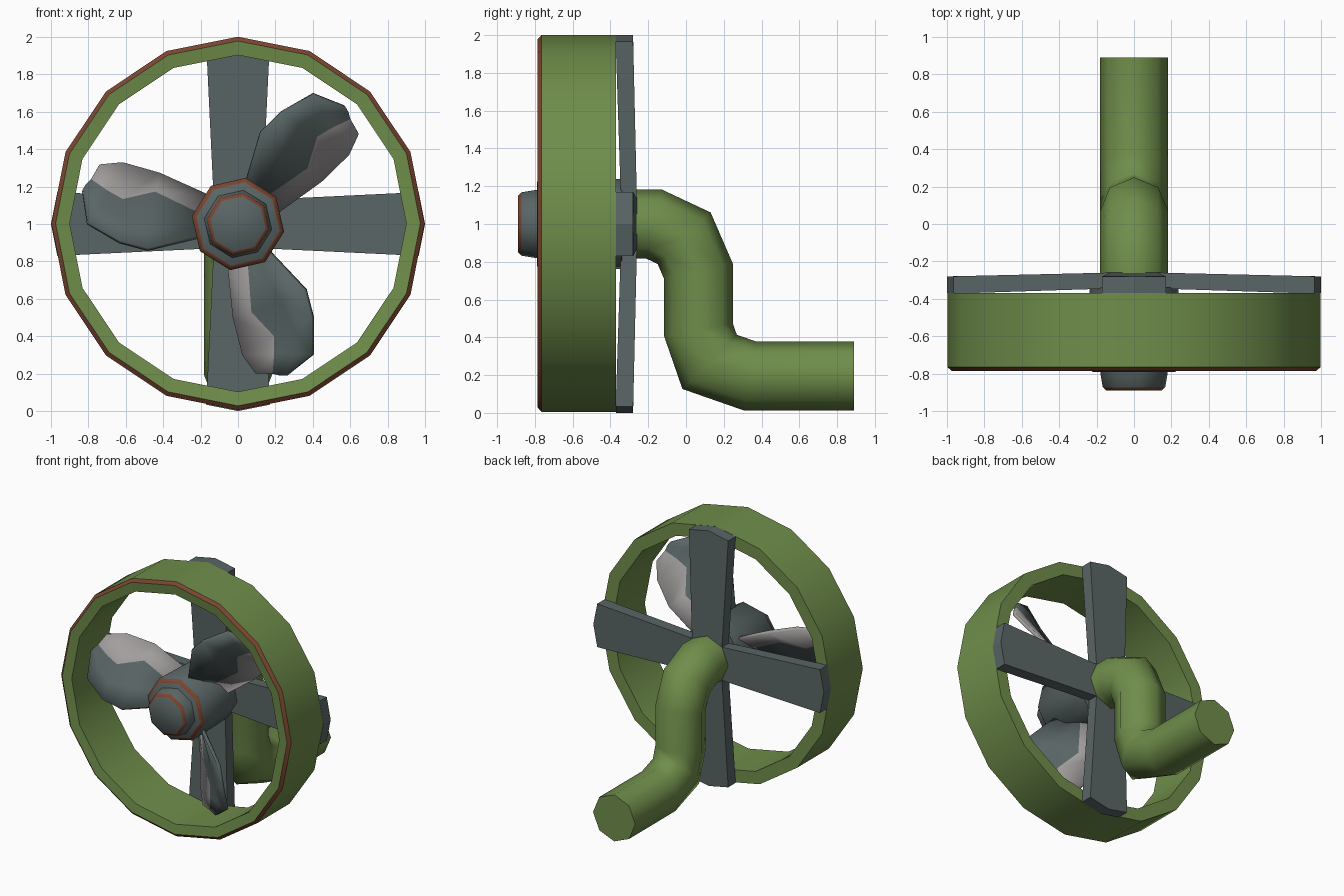
import bpy, bmesh
from math import sin, cos, tan, atan2, radians, tau

if "Cube" in bpy.data.objects:
    bpy.data.objects.remove(bpy.data.objects["Cube"])


def material(name, r, g, b):
    m = bpy.data.materials.new(name)
    m.diffuse_color = (r, g, b, 1)
    m.use_nodes = True
    m.node_tree.nodes["Principled BSDF"].inputs["Base Color"].default_value = m.diffuse_color
    return m


GREEN = material("green_paint", .16, .27, .07)
SLATE = material("slate_metal", .10, .13, .13)
BROWN = material("brown_edge", .20, .06, .03)
PALE = material("pale_metal", .36, .34, .34)


def finish(bm, name, mats, angle):
    bmesh.ops.remove_doubles(bm, verts=bm.verts, dist=1e-5)
    bmesh.ops.recalc_face_normals(bm, faces=bm.faces)
    me = bpy.data.meshes.new(name)
    bm.to_mesh(me)
    bm.free()
    for m in mats:
        me.materials.append(m)
    if angle:
        me.polygons.foreach_set("use_smooth", [True] * len(me.polygons))
        me.set_sharp_from_angle(angle=radians(angle))
    ob = bpy.data.objects.new(name, me)
    bpy.context.collection.objects.link(ob)
    return ob


def bridge(bm, a, b, mat=0):
    for i in range(len(a)):
        j = (i + 1) % len(a)
        bm.faces.new((a[i], a[j], b[j], b[i])).material_index = mat


def lathe(name, profile, n, mats, brown, phase=0, zc=1.0, closed=False, angle=30):
    """Turn (radius, y) points about the y axis; strips listed in brown use slot 1."""
    bm = bmesh.new()
    rings = [[bm.verts.new((r * cos(phase + tau * k / n), y, zc + r * sin(phase + tau * k / n)))
              for k in range(n)] for r, y in profile]
    for i in range(len(rings) - 1):
        bridge(bm, rings[i], rings[i + 1], int(i in brown))
    if closed:
        bridge(bm, rings[-1], rings[0])
    else:
        bm.faces.new(rings[0])
        bm.faces.new(rings[-1])
    return finish(bm, name, mats, angle)


# Outer shroud with a worn front edge
lathe("shroud_ring", [(.90, -.775), (.975, -.785), (.998, -.765), (.998, -.37), (.90, -.37)],
      16, [GREEN, BROWN], {1}, zc=1.003, closed=True)

# Eight-sided hub and nose cap with worn edges
lathe("hub", [(.24, -.34), (.25, -.768), (.225, -.79)], 8,
      [SLATE, BROWN], {1}, phase=radians(-9.5), angle=50)
lathe("nose_cap", [(.185, -.78), (.17, -.872), (.15, -.89)], 8,
      [SLATE, BROWN], {1}, phase=radians(-9.5), angle=50)

# Four-armed support behind the shroud
bm = bmesh.new()
ARM = [(.13, -.13), (.90, -.167), (.966, -.17), (1, 0), (.966, .17), (.90, .167), (.13, .13)]
FRONT = [-.345, -.37, -.37, -.37, -.37, -.37, -.345]
BACK = [-.26, -.278, -.28, -.28, -.28, -.278, -.26]
for ys in (FRONT, BACK):
    w = .13
    bm.faces.new([bm.verts.new((x, ys[0], 1 + z)) for x, z in ((-w, -w), (w, -w), (w, w), (-w, w))])
for k in range(4):
    c, s = cos(k * tau / 4), sin(k * tau / 4)
    f, b = [[bm.verts.new((r * c - t * s, y, 1 + r * s + t * c)) for (r, t), y in zip(ARM, ys)]
            for ys in (FRONT, BACK)]
    for v in (f, b):
        bm.faces.new((v[0], v[1], v[5], v[6]))
        bm.faces.new(v[1:6])
    for i in range(6):
        bm.faces.new((f[i], f[i + 1], b[i + 1], b[i]))
finish(bm, "support_cross", [SLATE], 0)

# Bent mounting pipe, mitred at each path point
PATH = [(-.30, 1.0), (-.17, 1.0), (-.01, .925), (.066, .75), (.066, .44), (.125, .27),
        (.34, .195), (.89, .195)]
R = .183
bm = bmesh.new()
dirs = [atan2(q[1] - p[1], q[0] - p[0]) for p, q in zip(PATH, PATH[1:])]
rings = []
for i, (y, z) in enumerate(PATH):
    a, b = dirs[max(i - 1, 0)], dirs[min(i, len(dirs) - 1)]
    mid, stretch = (a + b) / 2, 1 / cos((b - a) / 2)
    rings.append([])
    for k in range(8):
        u, v = R * cos(k * tau / 8), R * sin(k * tau / 8) * stretch
        rings[-1].append(bm.verts.new((u, y - v * sin(mid), z + v * cos(mid))))
for a, b in zip(rings, rings[1:]):
    bridge(bm, a, b)
bm.faces.new(rings[0])
bm.faces.new(rings[-1])
finish(bm, "mounting_pipe", [GREEN], 50)

# Three pitched blades: rows of (radius, sideways, y) for trailing edge, fold, middle, leading edge
ROWS = [
    [(.20, -.05, -.42), (.20, .06, -.52), (.18, .11, -.60), (.15, .17, -.68)],
    [(.50, -.02, -.42), (.47, .08, -.52), (.41, .23, -.65), (.35, .36, -.75)],
    [(.70, .03, -.49), (.60, .20, -.61), (.55, .30, -.69), (.50, .40, -.765)],
    [(.80, .10, -.56), (.69, .20, -.61), (.69, .30, -.66), (.70, .40, -.71)],
    [(.80, .17, -.59), (.80, .19, -.60), (.81, .23, -.615), (.81, .26, -.63)],
]
for n in range(3):
    d = radians(-90 + 120 * n)
    bm = bmesh.new()
    grid = [[bm.verts.new((r * cos(d) - t * sin(d), y, 1 + r * sin(d) + t * cos(d)))
             for r, t, y in row] for row in ROWS]
    for a, b in zip(grid, grid[1:]):
        for j in range(3):
            bm.faces.new((a[j], a[j + 1], b[j + 1], b[j])).material_index = int(j == 0)
    blade = finish(bm, f"blade_{n + 1}", [SLATE, PALE], 30)
    solid = blade.modifiers.new("thickness", "SOLIDIFY")
    solid.thickness = .025
    solid.offset = 0
